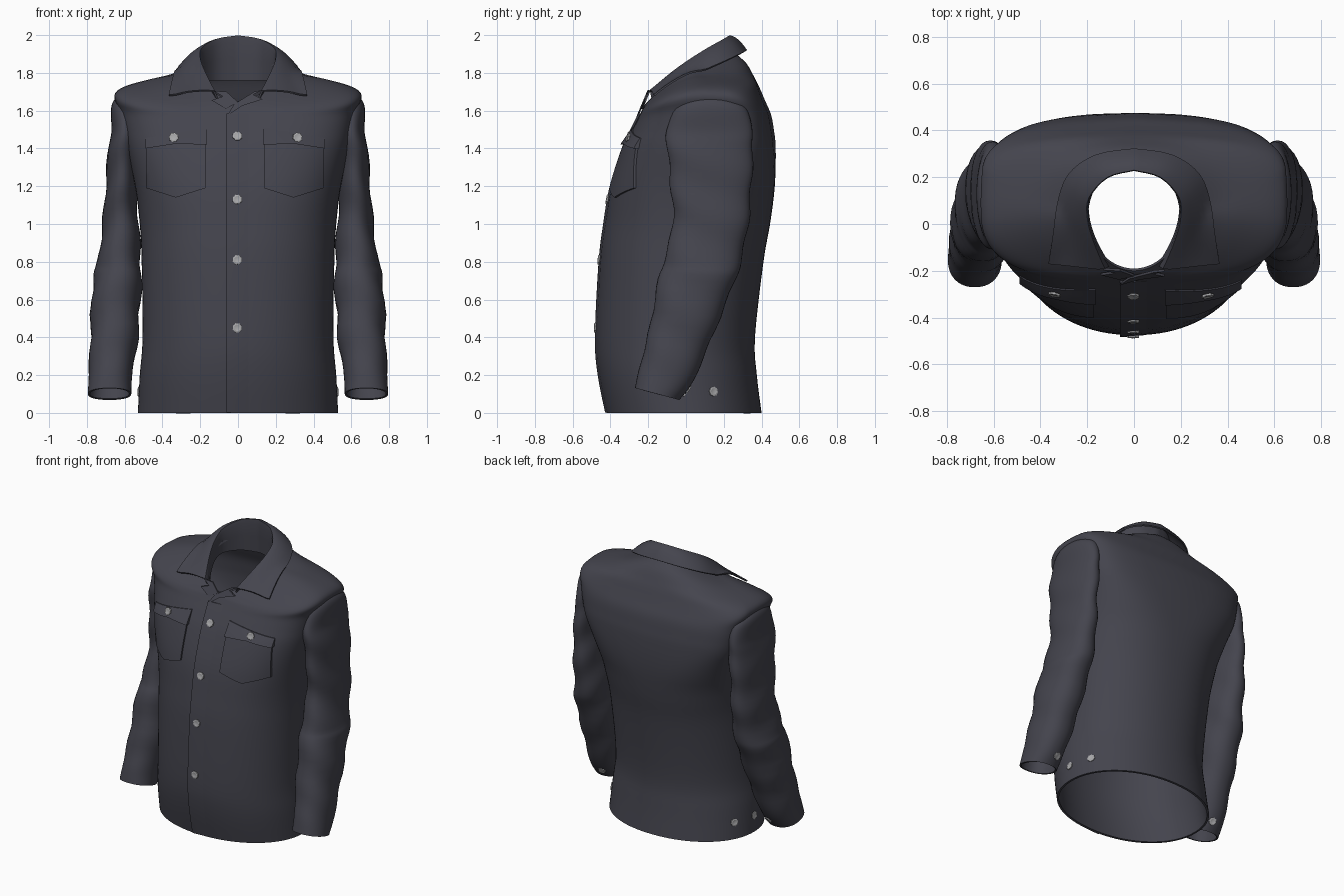
import bpy, bmesh, math
from mathutils import Vector
from mathutils.bvhtree import BVHTree

if "Cube" in bpy.data.objects:
    bpy.data.objects.remove(bpy.data.objects["Cube"])


def material(name, rgb):
    m = bpy.data.materials.new(name)
    m.diffuse_color = (*rgb, 1)
    m.use_nodes = True
    m.node_tree.nodes["Principled BSDF"].inputs["Base Color"].default_value = m.diffuse_color
    return m


FABRIC = material("charcoal fabric", (0.058, 0.058, 0.075))
SILVER = material("silver metal", (0.39, 0.39, 0.40))


def finish(name, bm, mat=FABRIC, thick=0, mirror=False, angle=40):
    """Turn a bmesh into a smooth-shaded object, optionally mirrored and thickened."""
    me = bpy.data.meshes.new(name)
    bm.to_mesh(me)
    me.materials.append(mat)
    ob = bpy.data.objects.new(name, me)
    bpy.context.collection.objects.link(ob)
    if mirror:
        ob.modifiers.new("mirror", 'MIRROR').merge_threshold = 0.0005
    if thick:
        s = ob.modifiers.new("thickness", 'SOLIDIFY')
        s.thickness, s.offset = thick, -1
    bpy.ops.object.select_all(action='DESELECT')
    ob.select_set(True)
    bpy.context.view_layer.objects.active = ob
    if thick or mirror:
        bpy.ops.object.convert(target='MESH')
    bpy.ops.object.shade_smooth_by_angle(angle=math.radians(angle))
    return ob


def spline(keys, steps):
    """Catmull-Rom through tuples of equal length."""
    out = []
    for i in range(len(keys) - 1):
        p0, p1, p2 = keys[max(i - 1, 0)], keys[i], keys[i + 1]
        p3 = keys[min(i + 2, len(keys) - 1)]
        for k in range(steps):
            t = k / steps
            out.append(tuple(0.5 * (2 * b + (c - a) * t + (2 * a - 5 * b + 4 * c - d) * t * t
                                    + (3 * b - a - 3 * c + d) * t ** 3)
                             for a, b, c, d in zip(p0, p1, p2, p3)))
    return out + [tuple(keys[-1])]


def grid(rows, closed):
    bm = bmesh.new()
    vs = [[bm.verts.new(p) for p in r] for r in rows]
    n = len(rows[0])
    for a, b in zip(vs, vs[1:]):
        for j in range(n if closed else n - 1):
            k = (j + 1) % n
            bm.faces.new((a[j], a[k], b[k], b[j]))
    bm.normal_update()
    return bm, vs


def spow(v, e):
    return math.copysign(abs(v) ** e, v)


# Body: half width, front y, back y, front z, side z, back z, squareness
BODY = [
    (.53, -.42, .40, 0, 0, 0, .95),
    (.52, -.46, .375, .2, .2, .2, .95),
    (.505, -.475, .365, .4, .4, .4, .95),
    (.51, -.455, .41, .8, .8, .8, .9),
    (.52, -.43, .445, 1.0, 1.0, 1.0, .85),
    (.545, -.395, .47, 1.2, 1.2, 1.2, .76),
    (.59, -.33, .475, 1.4, 1.4, 1.4, .68),
    (.61, -.285, .465, 1.5, 1.5, 1.5, .65),
    (.63, -.255, .45, 1.56, 1.6, 1.58, .65),
    (.655, -.24, .42, 1.59, 1.68, 1.65, .66),
    (.60, -.23, .39, 1.61, 1.728, 1.72, .7),
    (.45, -.225, .36, 1.62, 1.77, 1.78, .8),
    (.33, -.215, .32, 1.635, 1.79, 1.85, .9),
    (.20, -.20, .265, 1.65, 1.83, 1.90, 1),
]
rows = []
for w, yf, yb, zf, zs, zb, e in spline(BODY, 4):
    ring = []
    square = min(1, max(0, (.80 - e) / .12))      # boxy upper back
    for j in range(96):
        a = math.tau * j / 96
        c, s = math.cos(a), math.sin(a)
        back = square * max(0, min(1, s * 4))
        ee = e - .36 * back
        z = zs + ((zb if s > 0 else zf) - zs) * abs(s) ** 1.3
        x = w * spow(c, ee)
        y = (yf + yb) / 2 + (yb - yf) / 2 * spow(s, ee) - .075 * back * (x / w) ** 2
        ring.append((x, y, z))
    rows.append(ring)
bm, _ = grid(rows, True)
body_tree = BVHTree.FromBMesh(bm)
finish("body", bm, thick=.014)

# Sleeves: inner x, outer x, front y, back y, z, cuff tilt
SLEEVE = [
    (.565, .795, -.27, -.035, .10, .27),
    (.56, .79, -.25, .04, .2, .2),
    (.53, .783, -.20, .13, .4, .12),
    (.512, .768, -.145, .255, .7, .05),
    (.515, .742, -.12, .29, .8, 0),
    (.525, .718, -.07, .33, 1.0, 0),
    (.54, .70, -.08, .345, 1.2, 0),
    (.53, .688, -.10, .355, 1.4, 0),
    (.53, .67, -.10, .35, 1.5, 0),
    (.52, .672, -.06, .32, 1.61, 0),
    (.52, .652, 0, .25, 1.66, 0),
    (.55, .61, .08, .20, 1.68, 0),
]
rows = []
for xi, xo, yf, yb, z, k in spline(SLEEVE, 5):
    ring = []
    fold = .007 * min(1, max(0, (z - .15) * 4)) * min(1, max(0, (1.6 - z) * 5))
    for j in range(40):
        a = math.tau * j / 40
        r = 1 + fold / .12 * math.sin(z * 24 + 2 * math.sin(a) + 1.5 * math.cos(a))
        dy = (yb - yf) / 2 * spow(math.sin(a), .9) * (1 + (r - 1) * .5)
        dx = (xo - xi) / 2 * spow(math.cos(a), .9) * r
        ring.append(((xi + xo) / 2 + dx, (yf + yb) / 2 + dy, z - k * dy))
    rows.append(ring)
bm, vs = grid(rows, True)
bm.faces.new(vs[-1])
bm.normal_update()
sleeve_tree = BVHTree.FromBMesh(bm)
finish("sleeves", bm, thick=.012, mirror=True)

# Collar: inside base, fold and outer edge, from centre back to front tip
BASE = [(0, .25, 1.76), (.12, .215, 1.76), (.195, .12, 1.76), (.20, .03, 1.75),
        (.17, -.07, 1.71), (.11, -.18, 1.65)]
FOLD = [(0, .235, 1.99), (.115, .205, 1.972), (.195, .12, 1.925), (.205, .03, 1.87),
        (.18, -.07, 1.80), (.13, -.19, 1.70)]
EDGE = [(0, .315, 1.915), (.16, .29, 1.90), (.275, .21, 1.86), (.325, .08, 1.80),
        (.345, -.04, 1.73), (.365, -.165, 1.67)]
rows = []
for b, f, o in zip(*(spline(k, 4) for k in (BASE, FOLD, EDGE))):
    b, f, o = Vector(b), Vector(f), Vector(o)
    row = [b, b.lerp(f, .5), b.lerp(f, .9)]
    for t in (0, .1, .25, .4, .55, .7, .85, 1):
        p = f.lerp(o, t)
        p.z += .012 * math.sin(math.pi * t)
        hit = body_tree.ray_cast(Vector((p.x, p.y, 3)), Vector((0, 0, -1)))[0]
        if hit and t > .2:
            p.z = max(p.z, hit.z + .014)
        row.append(p)
    rows.append(row)
bm, _ = grid(rows, False)
finish("collar", bm, thick=.01, mirror=True, angle=50)


def front(x, z):
    """Depth of the front of the body."""
    hit = body_tree.ray_cast(Vector((x, -2, z)), Vector((0, 1, 0)))[0]
    return hit.y if hit else -.235 - (1.62 - z) * .4


def patch(name, x0, x1, top, bottom, left, right, at_top=None, nx=16, nz=8):
    """Raised cloth plate that follows the body front."""
    def lerp_list(v, u):
        f = u * (len(v) - 1)
        i = min(int(f), len(v) - 2)
        return v[i] + (v[i + 1] - v[i]) * (f - i)
    rows = []
    for i in range(-1, nz + 2):
        row = []
        for j in range(-1, nx + 2):
            u, v = min(max(j / nx, 0), 1), min(max(i / nz, 0), 1)
            x = x0 + (x1 - x0) * u
            z = lerp_list(bottom, u) * (1 - v) + lerp_list(top, u) * v
            rim = i in (-1, nz + 1) or j in (-1, nx + 1)
            off = left + (right - left) * u
            if at_top is not None:
                off += (at_top - off) * v
            row.append((x, front(x, z) - (-.005 if rim else off), z))
        rows.append(row)
    bm, _ = grid(rows, False)
    bmesh.ops.remove_doubles(bm, verts=bm.verts, dist=1e-5)
    return finish(name, bm)


# Front placket, raised along its free edge
patch("placket", -.06, .09, [1.585, 1.585], [.002, .002], .010, -.003, None, 6, 48)

# Chest pockets and flaps
for side, outer, inner in (("right", -.49, -.165), ("left", .46, .133)):
    tops, low = [1.455, 1.51], [1.40, 1.425, 1.42]
    if side == "left":
        tops, low = tops[::-1], low[::-1]
    x0, x1 = sorted((outer, inner))
    patch(side + "_pocket", x0 + .004, x1 - .008, [1.43, 1.43], [1.19, 1.14, 1.19], .013, .013)
    patch(side + "_pocket_flap", x0, x1, tops, low, .028, .028, .006)


# Lapels: small folded plates under the collar opening
def lapel(name, pts, lift):
    bm = bmesh.new()
    f = bm.faces.new([bm.verts.new((x, -.222 - (1.62 - z) * .42 - lift, z)) for x, z in pts])
    ex = bmesh.ops.extrude_face_region(bm, geom=[f])
    for v in (g for g in ex["geom"] if isinstance(g, bmesh.types.BMVert)):
        v.co.y += .01
    bmesh.ops.recalc_face_normals(bm, faces=bm.faces)
    finish(name, bm, angle=30)


lapel("right_lapel", [(-.14, 1.655), (-.065, 1.61), (.0, 1.645), (-.06, 1.70), (-.13, 1.705),
                      (-.08, 1.675)], .012)
lapel("left_lapel", [(-.06, 1.57), (.02, 1.625), (.13, 1.66), (.08, 1.685), (.13, 1.71),
                     (.085, 1.70), (-.02, 1.635)], .019)


# Buttons: scalloped shallow discs
def button(name, pos, normal, mirror=False, r=.027):
    bm = bmesh.new()
    q = Vector((0, 0, 1)).rotation_difference(Vector(normal))
    rows = []
    for s, h in ((1, -.005), (1, .005), (.7, .007), (.4, .005)):
        rows.append([Vector(pos) + q @ Vector((math.cos(a) * k, math.sin(a) * k, h))
                     for j in range(16) for a in [math.tau * j / 16]
                     for k in [r * s * (1 if j % 2 else .86)]])
    bm, vs = grid(rows, True)
    bm.faces.new(vs[-1])
    finish(name, bm, SILVER, mirror=mirror, angle=25)


for i, z in enumerate((1.465, 1.13, .81, .45)):
    slope = (front(0, z + .05) - front(0, z - .05)) / .1
    button(f"front_button_{i + 1}", (-.003, front(-.003, z) - .007, z), (0, -1, slope))
for name, x in (("right", -.34), ("left", .315)):
    button(name + "_pocket_button", (x, front(x, 1.458) - .021, 1.458), (x * .6, -1, .25))

# Hem tab buttons and cuff buttons on both sides
for i, y in enumerate((-.02, .145)):
    p, n, *_ = body_tree.ray_cast(Vector((2, y, .113)), Vector((-1, 0, 0)))
    button(f"hem_buttons_{i + 1}", p, n, mirror=True)
p, n, *_ = sleeve_tree.ray_cast(Vector((.655, 1, .125)), Vector((0, -1, 0)))
if p:
    button("cuff_buttons", p, n, mirror=True)
